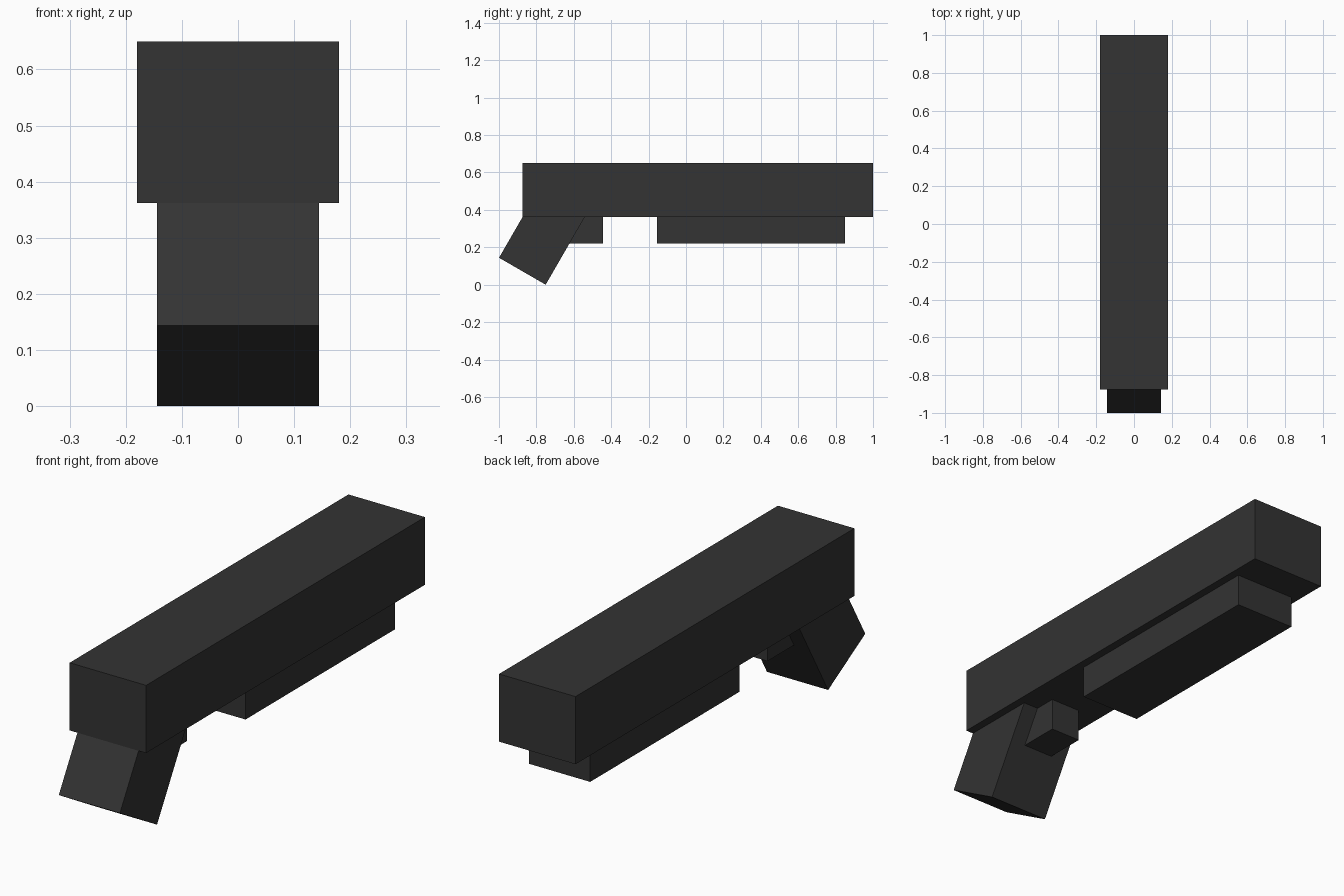
import bpy
import math
from mathutils import Matrix, Vector

if "Cube" in bpy.data.objects:
    bpy.data.objects.remove(bpy.data.objects["Cube"], do_unlink=True)

# Single dark grey finish
COLOUR = (0.033, 0.033, 0.033, 1.0)
dark_grey = bpy.data.materials.new("dark_grey")
dark_grey.use_nodes = True
dark_grey.diffuse_color = COLOUR
dark_grey.node_tree.nodes["Principled BSDF"].inputs["Base Color"].default_value = COLOUR


def box(name, centre, size, tilt=0.0):
    """Box of the given size, tilted about the x axis."""
    bpy.ops.mesh.primitive_cube_add(size=1)
    obj = bpy.context.object
    obj.name = obj.data.name = name
    obj.data.transform(Matrix.Diagonal((*size, 1)))
    obj.location = centre
    obj.rotation_euler.x = tilt
    obj.data.materials.append(dark_grey)
    return obj


def span(name, width, y0, y1, z0, z1):
    """Upright box centred on x, given by its side outline."""
    return box(name, (0, (y0 + y1) / 2, (z0 + z1) / 2), (width, y1 - y0, z1 - z0))


# Long upper body, slide below it, and small trigger block running into the grip
span("body", 0.36, -0.875, 1.0, 0.362, 0.65)
span("slide", 0.288, -0.155, 0.85, 0.22, 0.362)
span("trigger", 0.144, -0.66, -0.445, 0.22, 0.362)

# Slanted grip, its upper end sunk into the body
TILT = math.radians(30)
LENGTH = 0.46
axis = Vector((0, math.sin(TILT), math.cos(TILT)))
foot = Vector((0, -0.875, 0.072))
box("grip", foot + axis * LENGTH / 2, (0.288, 0.288, LENGTH), -TILT)
